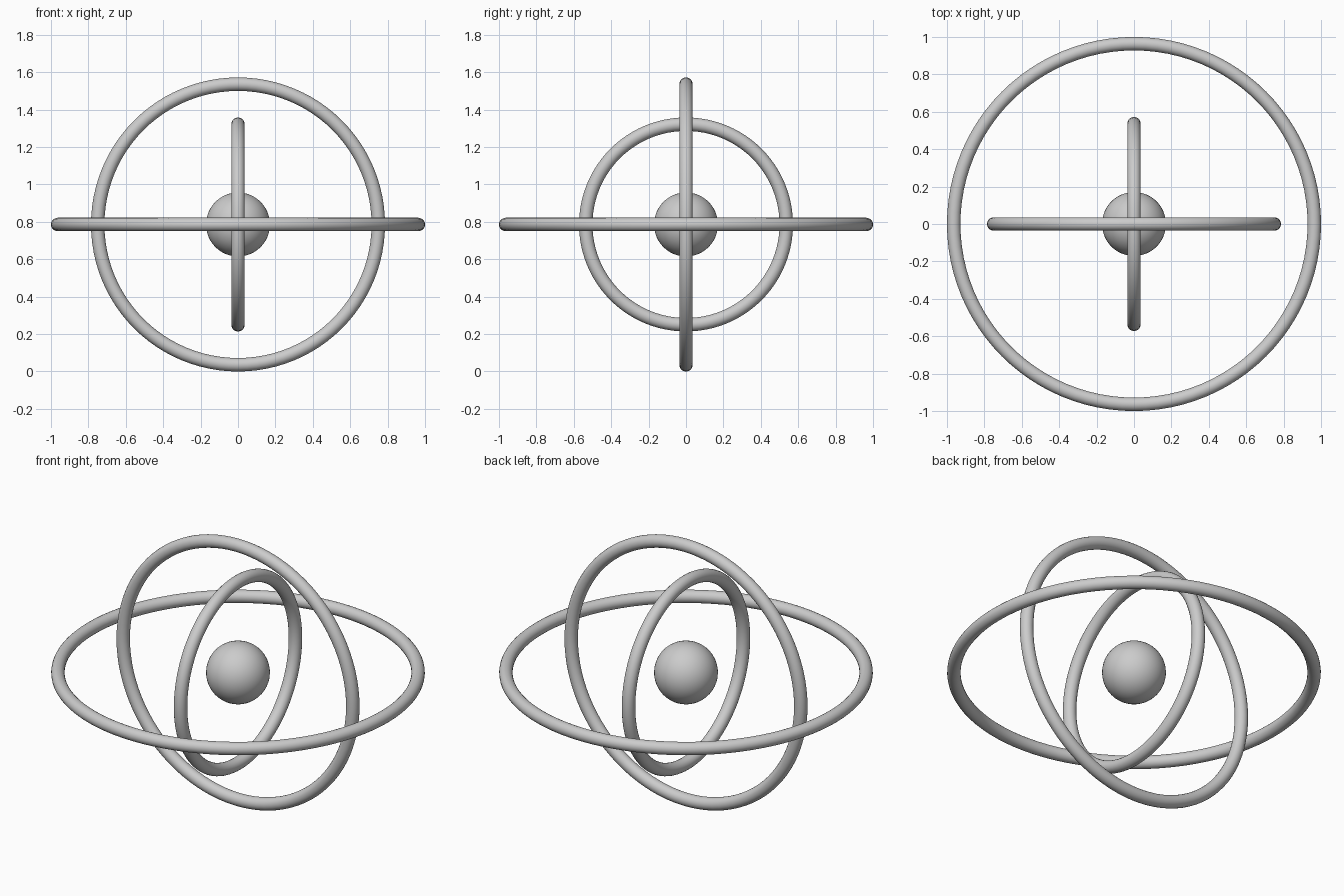
import bpy
from math import pi

if "Cube" in bpy.data.objects:
    bpy.data.objects.remove(bpy.data.objects["Cube"])

CENTRE = (0, 0, 0.786)
TUBE = 0.036


def smooth(name):
    obj = bpy.context.object
    obj.name = name
    bpy.ops.object.shade_smooth()
    return obj


def ring(name, radius, rotation):
    bpy.ops.mesh.primitive_torus_add(
        major_radius=radius, minor_radius=TUBE, major_segments=96,
        minor_segments=20, location=CENTRE, rotation=rotation)
    return smooth(name)


# Three concentric rings, each in its own plane
ring("outer_ring", 0.964, (0, 0, 0))
ring("middle_ring", 0.75, (pi / 2, 0, 0))
ring("inner_ring", 0.536, (0, pi / 2, 0))

# Floating ball in the middle
bpy.ops.mesh.primitive_uv_sphere_add(
    segments=48, ring_count=24, radius=0.171, location=CENTRE)
smooth("core_ball")
